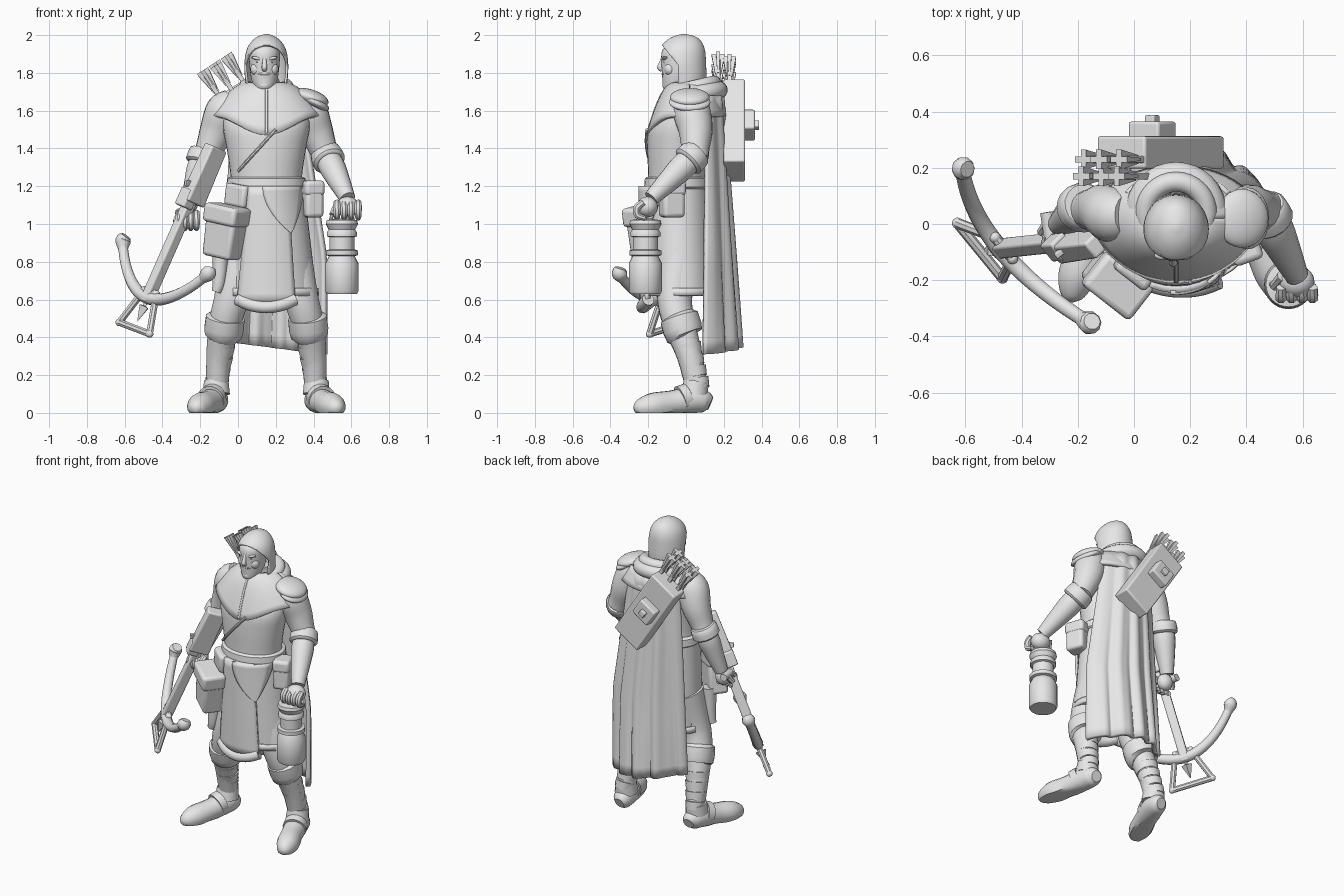
import bpy, bmesh
from math import sin, cos, pi, sqrt, radians
from mathutils import Vector, Matrix, Euler

if "Cube" in bpy.data.objects:
    bpy.data.objects.remove(bpy.data.objects["Cube"])
grey = bpy.data.materials.new("plain_grey")
grey.use_nodes = True
grey.diffuse_color = (.8, .8, .8, 1)
grey.node_tree.nodes["Principled BSDF"].inputs["Base Color"].default_value = grey.diffuse_color
MID = .15          # x of the body's centre line
parts = []

def add(name, bm, thick=0, bevel=0, matrix=Matrix()):
    bmesh.ops.recalc_face_normals(bm, faces=bm.faces[:])
    mesh = bpy.data.meshes.new(name)
    bm.to_mesh(mesh)
    bm.free()
    mesh.materials.append(grey)
    obj = bpy.data.objects.new(name, mesh)
    bpy.context.collection.objects.link(obj)
    obj.matrix_world = matrix
    if thick:
        mod = obj.modifiers.new("thickness", 'SOLIDIFY')
        mod.thickness, mod.offset = thick, 0
    if bevel:
        mod = obj.modifiers.new("soft_edges", 'BEVEL')
        mod.width, mod.segments = bevel, 3
    parts.append(obj)
    return obj

def place(loc, rot, size=None):
    return Matrix.LocRotScale(Vector(loc), Euler(map(radians, rot)), size and Vector(size))

def smooth(points, steps):
    """Catmull-Rom interpolation of tuples of any length."""
    out, last = [], len(points) - 1
    for i in range(last):
        quad = [points[max(i - 1, 0)], points[i], points[i + 1], points[min(i + 2, last)]]
        for t in (k / steps for k in range(steps)):
            out.append([.5 * (2*b + (c - a)*t + (2*a - 5*b + 4*c - d)*t*t + (3*b - a - 3*c + d)*t**3)
                        for a, b, c, d in zip(*quad)])
    return out + [list(points[-1])]

def skin(rings, closed=False, caps=True):
    """Join rings of points with quads."""
    bm = bmesh.new()
    loops = [[bm.verts.new(p) for p in ring] for ring in rings]
    for a, b in list(zip(loops, loops[1:])) + ([(loops[-1], loops[0])] if closed else []):
        for i in range(len(a)):
            j = (i + 1) % len(a)
            bm.faces.new((a[i], a[j], b[j], b[i]))
    if caps and not closed:
        bm.faces.new(loops[0])
        bm.faces.new(loops[-1])
    return bm

def loft(name, rows, steps=4, segs=32, caps=True, **kw):
    """Level ellipses: x, y, z, half width, half depth."""
    angles = [2 * pi * i / segs for i in range(segs)]
    return add(name, skin([[(x + rx * cos(a), y + ry * sin(a), z) for a in angles]
                           for x, y, z, rx, ry in smooth(rows, steps)], caps=caps), **kw)

def tube(name, rows, steps=4, segs=16, closed=False, floor=False, flip=False, **kw):
    """Round limb along a path: x, y, z, radius. Flip mirrors it to the other side."""
    path = smooth([(2 * MID - x if flip else x, y, z, r) for x, y, z, r in rows], steps)
    pts, rings, side = [Vector(p[:3]) for p in path], [], None
    for i, p in enumerate(pts):
        ahead = pts[(i + 1) % len(pts)] if closed else pts[min(i + 1, len(pts) - 1)]
        tangent = (ahead - pts[i - 1 if i or closed else 0]).normalized()
        side = tangent.orthogonal() if side is None else side - tangent * side.dot(tangent)
        side.normalize()
        up, r = tangent.cross(side), path[i][3]
        ring = [p + (side * cos(a) + up * sin(a)) * r for a in (2 * pi * (k + .5) / segs for k in range(segs))]
        rings.append([Vector((v.x, v.y, max(v.z, 0))) if floor else v for v in ring])
    return add(name, skin(rings, closed), **kw)

def ball(name, loc, size, rot=(0, 0, 0)):
    bm = bmesh.new()
    bmesh.ops.create_uvsphere(bm, u_segments=24, v_segments=14, radius=1)
    return add(name, bm, matrix=place(loc, rot, size))

def box(name, loc, size, rot=(0, 0, 0), bevel=.01, taper=1, base=Matrix()):
    bm = bmesh.new()
    bmesh.ops.create_cube(bm, size=1)
    for v in bm.verts:
        k = taper if v.co.z < 0 else 1
        v.co = Vector((v.co.x * size[0] * k, v.co.y * size[1] * k, v.co.z * size[2]))
    return add(name, bm, bevel=bevel, matrix=base @ place(loc, rot))

def sheet(name, fn, nu, nv, thick):
    """Cloth from a function of u and v, both from 0 to 1."""
    bm = bmesh.new()
    grid = [[bm.verts.new(fn(i / nu, j / nv)) for i in range(nu + 1)] for j in range(nv + 1)]
    for a, b in zip(grid, grid[1:]):
        for i in range(nu):
            bm.faces.new((a[i], a[i + 1], b[i + 1], b[i]))
    return add(name, bm, thick=thick)

# torso, belt and skirt
loft("torso", [(MID, -.04, 1.15, .19, .16), (MID, -.05, 1.26, .19, .15), (MID, -.05, 1.4, .21, .155),
               (MID, -.035, 1.52, .23, .16), (MID, .01, 1.62, .22, .13), (MID, .03, 1.7, .1, .1), (MID, 0, 1.77, .065, .07)])
loft("belt", [(MID, -.045, z, .2 + r, .165 + r) for z, r in ((1.185, 0), (1.195, .012), (1.24, .008), (1.25, -.005))], steps=1)
def skirt_row(z, lift=0):
    t = (1.2 - z) / .6
    return MID + .02 * t, -.045 + .02 * t, z, .2 + .05 * t + lift, .165 + .02 * t + lift
def on_skirt(x, z, lift):
    cx, cy, _, rx, ry = skirt_row(z)
    return x, cy - (ry + lift) * sqrt(max(0, 1 - ((x - cx) / rx) ** 2)), z
loft("skirt", [skirt_row(z) for z in (1.2, 1, .8, .62)])
loft("skirt_hem", [skirt_row(z, .006) for z in (.66, .62)], steps=1, caps=False, thick=.012)
sheet("tabard", lambda u, v: on_skirt(.06 - .06 * v + u * (.2 + .1 * v), 1.2 - .62 * v, .02), 12, 12, .03)
tube("tabard_hem", [on_skirt(u, .56 + 1.8 * (u - MID) ** 2, .02) + (.033,) for u in (0, .05, .1, .15, .2, .25, .3)])
sheet("belt_flap", lambda u, v: on_skirt(.13 + .15 * v ** 2 + u * .21 * (1 - v ** 2), 1.2 - .25 * v, .035), 8, 10, .015)

# chest strap, shoulder mantle and hood
strap = [.2 - .05 * i for i in range(5)]
tube("chest_strap", [(x, -.05 - .16 * sqrt(1 - ((x - MID) / .21) ** 2), 1.28 + 1.1 * x, .009) for x in strap], segs=8)
def mantle(u, v):
    a = 2 * pi * u
    front = max(0, -sin(a))
    drop = v ** 1.7 * (.17 + .1 * front ** 5)
    return MID + (.1 + .19 * v) * cos(a), .02 + (.09 + (.09 + .04 * front) * v) * sin(a), 1.74 - drop
sheet("shoulder_mantle", mantle, 48, 10, .022)
tube("mantle_seam", [mantle(.75, v) + (.014,) for v in (.2, .4, .6, .8, .98)], segs=8)
ring = [2 * pi * i / 32 for i in range(32)]
for name, width, level, r in (("hood_roll", .11, 1.725, .036), ("hood_fold", .135, 1.685, .046)):
    tube(name, [(MID + width * cos(a), .04 + width * sin(a), level + .025 * sin(a), r) for a in ring], steps=1, closed=True)
ball("left_pauldron", (.385, .02, 1.67), (.098, .105, .042), (0, 18, 0))
ball("left_pauldron_rim", (.405, .02, 1.645), (.085, .11, .032), (0, 28, 0))

# head, face and hair
loft("head", [(.14, -.065, 1.7, .025, .035), (.14, -.06, 1.72, .05, .06), (.14, -.045, 1.77, .07, .08),
              (.14, -.035, 1.85, .08, .095), (.14, -.03, 1.92, .08, .095), (.14, -.02, 1.97, .04, .05)])
tube("nose", [(.14, -.12, 1.88, .011), (.14, -.132, 1.85, .012), (.14, -.138, 1.828, .015), (.14, -.125, 1.816, .012)], segs=10)
ball("moustache", (.14, -.115, 1.795), (.035, .014, .009))
ball("lips", (.14, -.112, 1.778), (.022, .014, .007))
ball("chin_beard", (.14, -.095, 1.735), (.035, .03, .03))
for side in (-1, 1):
    ball("brow", (.14 + .035 * side, -.11, 1.876), (.034, .018, .01), (0, -12 * side, 0))
    ball("eye", (.14 + .032 * side, -.109, 1.856), (.015, .012, .007))
    ball("cheek", (.14 + .042 * side, -.085, 1.82), (.032, .03, .035))
hair = loft("hair", [(MID, -.01, 1.66, .09, .085), (MID, -.01, 1.75, .105, .11), (MID, -.02, 1.85, .11, .12),
                     (MID, -.02, 1.93, .095, .112), (MID, -.01, 1.98, .055, .07), (MID, -.01, 2, .008, .01)],
            segs=48, thick=.012)
bm = bmesh.new()
bm.from_mesh(hair.data)
for point, normal in (((0, -.04, 1.8), (0, 1, 0)), ((0, -.12, 1.94), (0, 1.25, 1))):
    bmesh.ops.bisect_plane(bm, geom=bm.verts[:] + bm.edges[:] + bm.faces[:], plane_co=point, plane_no=normal)
face = [f for f in bm.faces for c in [f.calc_center_median()]
        if c.z < 1.661 or c.y < -.04 and c.z < 1.79 - 1.25 * c.y]
bmesh.ops.delete(bm, geom=face, context='FACES')
bm.to_mesh(hair.data)
bm.free()

# arms with rolled cuffs, and hands
for side, elbow, wrist, grow in (("right", Vector((-.185, .06, 1.35)), Vector((-.265, 0, 1.08)), 1),
                                 ("left", Vector((.475, .03, 1.35)), Vector((.58, -.185, 1.135)), 1.25)):
    tube(side + "_sleeve", [(-.02, .03, 1.65, .075), (-.07, .03, 1.6, .1), (-.11, .05, 1.5, .092),
                            (-.15, .05, 1.4, .075), (-.17, .05, 1.35, .07)], flip=side == "left")
    tube(side + "_forearm", [(*elbow.lerp(wrist, t), r) for t, r in ((-.1, .06), (.2, .07), (.5, .062), (1, .042))])
    tube(side + "_cuff", [(*elbow.lerp(wrist, t), r) for t, r in ((-.14, .07), (-.12, .082), (.08, .088), (.12, .07))], steps=2)
    ball(side + "_hand", wrist + Vector((0, -.02, -.045)), (.05 * grow, .045 * grow, .055))
    for i in range(4):
        x, y, z = wrist + Vector(((-.045 + .03 * i) * grow, -.05, -.04))
        tube(side + "_finger", [(x, y + .01, z + .02, .018), (x, y - .025, z - .01, .021),
                                (x, y - .02, z - .05, .018), (x, y + .02, z - .065, .013)], segs=8)
    tube(side + "_thumb", [(*(wrist + Vector((-.04, 0, -.02)) * grow), .022),
                           (*(wrist + Vector((-.065, -.03, -.07)) * grow), .017)], segs=8)

# legs, knee cuffs, shin wraps and boots
for side, flip in (("right", False), ("left", True)):
    tube(side + "_leg", [(.03, -.03, .85, .12), (-.03, -.06, .62, .095), (-.07, -.035, .47, .085),
                         (-.1, .02, .3, .068), (-.11, .06, .1, .055)], flip=flip)
    tube(side + "_knee_cuff", [(-.065, -.04, .515, .085), (-.067, -.036, .505, .104), (-.074, -.018, .445, .106),
                               (-.078, -.007, .41, .1), (-.08, 0, .4, .08)], steps=1, flip=flip)
    for i in range(4):
        x, y, z = -.09 - .007 * i, .005 + .018 * i, .36 - .06 * i
        tube(side + "_shin_wrap", [(x, y, z, .077 - .005 * i), (x - .006, y + .012, z - .05, .07 - .005 * i)], steps=1, flip=flip)
    tube(side + "_boot", [(-.11, .13, .05, .035), (-.11, .1, .06, .058), (-.125, .03, .068, .07),
                          (-.16, -.08, .05, .068), (-.2, -.18, .035, .07), (-.22, -.25, .025, .045),
                          (-.225, -.275, .02, .015)], floor=True, flip=flip)
    tube(side + "_boot_top", [(-.115, .055, .17, .066), (-.115, .045, .1, .073)], steps=2, flip=flip)
    tube(side + "_boot_strap", [(-.13, .01, .085, .073), (-.145, -.03, .07, .075)], floor=True, flip=flip)

# cape with deepening folds
def cape(u, v):
    right, left = -.02 - .07 * v, .33 + .13 * min(1, 1.6 * v)
    bow = 1 - (2 * u - 1) ** 2
    fold = (.004 + .011 * v) * sin(u * pi * 9 + v) + .005 * v * sin(u * pi * 17)
    return right + (left - right) * u, .105 + bow * (.08 + .09 * v) + fold, 1.68 - v * (1.3 + .07 * u)
sheet("cape", cape, 72, 20, .028)

# quiver with its arrows and buckle
lean = place((.095, .255, 1.495), (0, -33, 0))
box("quiver", (0, 0, 0), (.205, .115, .52), base=lean)
box("quiver_buckle", (-.01, .075, .04), (.13, .07, .12), base=lean)
box("buckle_stud", (-.01, .115, .04), (.04, .035, .04), base=lean, bevel=.005)
for i in range(6):
    x, y, top = -.065 + .075 * (i % 3), -.025 - .06 * (i // 3), .345 + .015 * (i % 2)
    box("arrow_shaft", (x, y, top - .12), (.024, .024, .3), base=lean, bevel=.004)
    for turn in (0, 90):
        box("arrow_fletching", (x, y, top), (.07, .022, .12), (0, 0, turn), base=lean, bevel=0, taper=.45)

# crossbow, built along its own axis: lateral, normal, forward
forward = Vector((-.4, -.043, -.91)).normalized()
normal = forward.cross(Vector((.62, -.755, -.233))).normalized()
aim = Matrix((normal.cross(forward), normal, forward)).transposed().to_4x4()
aim.translation = (-.13, -.05, 1.4)
box("crossbow_butt", (.015, 0, .15), (.08, .125, .32), base=aim, taper=.9)
box("crossbow_rail", (0, 0, .58), (.055, .06, .62), base=aim)
box("crossbow_lock", (0, .03, .3), (.08, .07, .1), base=aim)
box("crossbow_sight", (0, .055, .22), (.02, .06, .03), (25, 0, 0), base=aim, bevel=.004)
tube("crossbow_grip", [(-.02, 0, .38, .025), (-.1, -.05, .38, .024)], segs=10, matrix=aim)
span = [-1 + .2 * i for i in range(11)]
tube("crossbow_bow", [(s * .36, 0, .865 - .22 * s * s, .034 - .008 * abs(s)) for s in span], segs=10, matrix=aim)
for s in (-1, 1):
    tube("bow_tip", [(.34 * s, 0, .67, .026), (.365 * s, 0, .63, .042), (.36 * s, 0, .6, .03)], segs=10, matrix=aim)
corners = [(-.05, .83), (.05, .83), (.13, 1.04), (-.13, 1.04)]
for (x, z), (x2, z2) in zip(corners, corners[1:] + corners[:1]):
    tube("crossbow_stirrup", [(x, 0, z, .019), (x2, 0, z2, .019)], steps=1, segs=8, matrix=aim)
    ball("stirrup_corner", aim @ Vector((x, 0, z)), (.02, .02, .02))
tube("bolt_head", [(0, 0, .86, .012), (0, 0, .91, .012), (0, 0, .915, .034), (0, 0, 1, .002)], steps=1, segs=4, matrix=aim)

# lantern
profile = [(.63, .08), (.645, .088), (.79, .088), (.83, .068), (.835, .085), (.86, .085), (.865, .066),
           (.93, .066), (.935, .08), (.955, .08), (.97, .07), (1, .085), (1.02, .08), (1.03, .02)]
loft("lantern", [(.55, -.215, z, r, r) for z, r in profile], steps=1)
tube("lantern_handle", [(.55 + .06 * cos(a), -.215, 1.01 + .07 * sin(a), .01) for a in ring[:17]], steps=1, segs=8)

# pouches and sheath
bag = place((-.07, -.205, .95), (0, 10, -38))
box("right_pouch", (0, 0, 0), (.2, .13, .26), bevel=.02, taper=.92, base=bag)
box("right_pouch_lid", (0, -.005, .1), (.215, .15, .1), bevel=.02, base=bag)
box("small_pouch", (0, -.17, 1.15), (.14, .07, .12), (0, 8, -38), .02)
for name, z, grow, height in (("left_pouch", 1.12, 0, .17), ("left_pouch_lid", 1.19, .01, .08)):
    box(name, (.39, -.075, z), (.1 + grow, .12 + grow, height), (0, 0, 20), .02)
tube("sheath", [(-.09, -.12, .88, .045), (-.1, -.12, .7, .035), (-.115, -.12, .64, .025)], segs=12)

# smooth shading with sharp edges kept
bpy.ops.object.select_all(action='DESELECT')
for obj in parts:
    obj.select_set(True)
bpy.context.view_layer.objects.active = parts[0]
bpy.ops.object.shade_smooth_by_angle(angle=radians(40))
